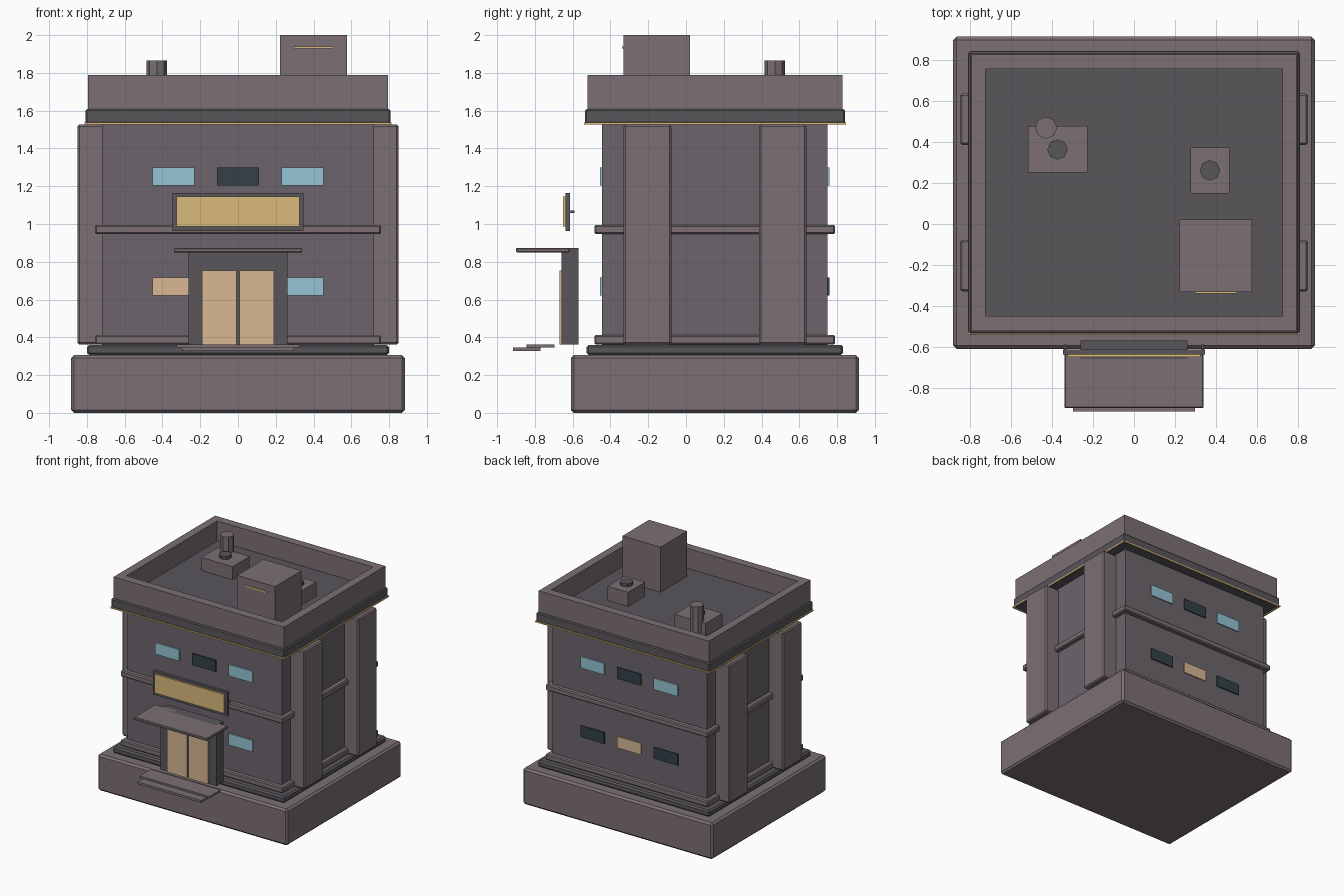
import bpy, bmesh
from mathutils import Matrix, Vector

if "Cube" in bpy.data.objects:
    bpy.data.objects.remove(bpy.data.objects["Cube"])


def mat(name, r, g, b):
    m = bpy.data.materials.new(name)
    m.diffuse_color = (r, g, b, 1)
    m.use_nodes = True
    m.node_tree.nodes["Principled BSDF"].inputs["Base Color"].default_value = m.diffuse_color
    return m


STONE = mat("stone", 0.20, 0.16, 0.175)
WALL = mat("wall", 0.15, 0.13, 0.15)
DARK = mat("dark_trim", 0.10, 0.094, 0.105)
GOLD = mat("gold", 0.71, 0.50, 0.20)
TAN = mat("warm_glass", 0.69, 0.48, 0.29)
BLUE = mat("blue_glass", 0.30, 0.56, 0.66)
BLACK = mat("unlit_glass", 0.034, 0.053, 0.065)


def finish(name, bm, material):
    me = bpy.data.meshes.new(name)
    bm.to_mesh(me)
    bm.free()
    me.materials.append(material)
    ob = bpy.data.objects.new(name, me)
    bpy.context.collection.objects.link(ob)
    return ob


def box(name, x, y, z, material, bevel=0):
    """Box from (min, max) pairs, with an optional one-segment chamfer."""
    bm = bmesh.new()
    lo, hi = Vector((x[0], y[0], z[0])), Vector((x[1], y[1], z[1]))
    bmesh.ops.create_cube(bm, size=1, matrix=Matrix.Translation((lo + hi) / 2)
                          @ Matrix.Diagonal((*(hi - lo), 1)))
    ob = finish(name, bm, material)
    if bevel:
        mod = ob.modifiers.new("chamfer", 'BEVEL')
        mod.width, mod.segments = bevel, 1
    return ob


def tube(name, x, y, z, radius, material):
    bm = bmesh.new()
    bmesh.ops.create_cone(bm, cap_ends=True, segments=8, radius1=radius, radius2=radius,
                          depth=z[1] - z[0], matrix=Matrix.Translation((x, y, sum(z) / 2)))
    return finish(name, bm, material)


def sym(w):
    return (-w, w)


# Base, plinth and main body
box("base", sym(0.884), (-0.61, 0.915), (0, 0.306), STONE, 0.016)
box("plinth", sym(0.80), (-0.527, 0.832), (0.306, 0.36), DARK, 0.012)
box("body", sym(0.72), (-0.445, 0.75), (0.355, 1.54), WALL)

# Horizontal bands
for name, z in (("lower_band", (0.362, 0.412)), ("middle_band", (0.946, 0.995))):
    box(name, sym(0.757), (-0.485, 0.79), z, STONE, 0.008)

# Side pilasters
for side, x in (("left", (-0.85, -0.71)), ("right", (0.71, 0.85))):
    for where, y in (("front", (-0.33, -0.078)), ("back", (0.386, 0.637))):
        box(f"{side}_{where}_pilaster", x, y, (0.362, 1.526), STONE, 0.01)

# Cornice with gold trim around its lower edge
box("cornice", sym(0.808), (-0.535, 0.842), (1.532, 1.608), DARK, 0.008)
for name, y in (("front", (-0.539, -0.529)), ("back", (0.836, 0.846))):
    box(name + "_gold_trim", sym(0.812), y, (1.526, 1.537), GOLD)
for name, x in (("left", (-0.812, -0.802)), ("right", (0.802, 0.812))):
    box(name + "_gold_trim", x, (-0.529, 0.836), (1.526, 1.537), GOLD)

# Roof floor and parapet walls
box("roof_floor", sym(0.73), (-0.45, 0.76), (1.60, 1.62), DARK)
for name, y in (("front", (-0.522, -0.45)), ("back", (0.758, 0.828))):
    box(name + "_parapet", sym(0.793), y, (1.605, 1.788), STONE)
for name, x in (("left", (-0.793, -0.725)), ("right", (0.725, 0.793))):
    box(name + "_parapet", x, (-0.45, 0.758), (1.605, 1.788), STONE)

# Rooftop stair house, cooling units and vent pipe
box("stair_house", (0.222, 0.577), (-0.332, 0.022), (1.61, 2.0), STONE)
box("stair_house_light", (0.297, 0.503), (-0.34, -0.33), (1.929, 1.94), GOLD)
box("large_cooling_unit", (-0.517, -0.227), (0.252, 0.479), (1.61, 1.73), STONE)
box("small_cooling_unit", (0.277, 0.467), (0.15, 0.375), (1.61, 1.74), STONE)
tube("large_unit_fan", -0.374, 0.364, (1.72, 1.755), 0.05, DARK)
tube("small_unit_fan", 0.371, 0.262, (1.73, 1.765), 0.05, DARK)
tube("vent_pipe", -0.43, 0.47, (1.61, 1.865), 0.054, STONE)

# Windows: each row lists its panes from left to right
rows = (("front_upper", (-0.456, -0.44), (1.204, 1.30), (BLUE, BLACK, BLUE)),
        ("front_lower", (-0.456, -0.44), (0.622, 0.718), (TAN, BLACK, BLUE)),
        ("back_upper", (0.745, 0.759), (1.204, 1.30), (BLUE, BLACK, BLUE)),
        ("back_lower", (0.745, 0.759), (0.622, 0.718), (BLACK, TAN, BLACK)))
for name, y, z, panes in rows:
    for i, glass in enumerate(panes):
        cx = (i - 1) * 0.342
        box(f"{name}_window_{i + 1}", (cx - 0.111, cx + 0.111), y, z, glass)

# Hanging sign board with its brackets
box("sign_frame", sym(0.347), (-0.637, -0.613), (0.962, 1.165), DARK)
box("sign_panel", sym(0.325), (-0.65, -0.635), (0.986, 1.145), GOLD)
for name, cx in (("left", -0.336), ("right", 0.336)):
    box(name + "_sign_bracket", (cx - 0.006, cx + 0.006), (-0.615, -0.59),
        (1.057, 1.072), DARK)

# Entrance: frame, double door, canopy and steps
box("door_frame", sym(0.262), (-0.66, -0.57), (0.362, 0.873), DARK)
for name, x in (("left", (-0.19, -0.007)), ("right", (0.007, 0.19))):
    box(name + "_door", x, (-0.67, -0.655), (0.362, 0.755), TAN)
box("canopy", sym(0.34), (-0.90, -0.615), (0.85, 0.873), STONE, 0.005)
box("upper_step", sym(0.325), (-0.845, -0.697), (0.345, 0.361), STONE)
box("lower_step", sym(0.297), (-0.915, -0.77), (0.327, 0.346), STONE)
